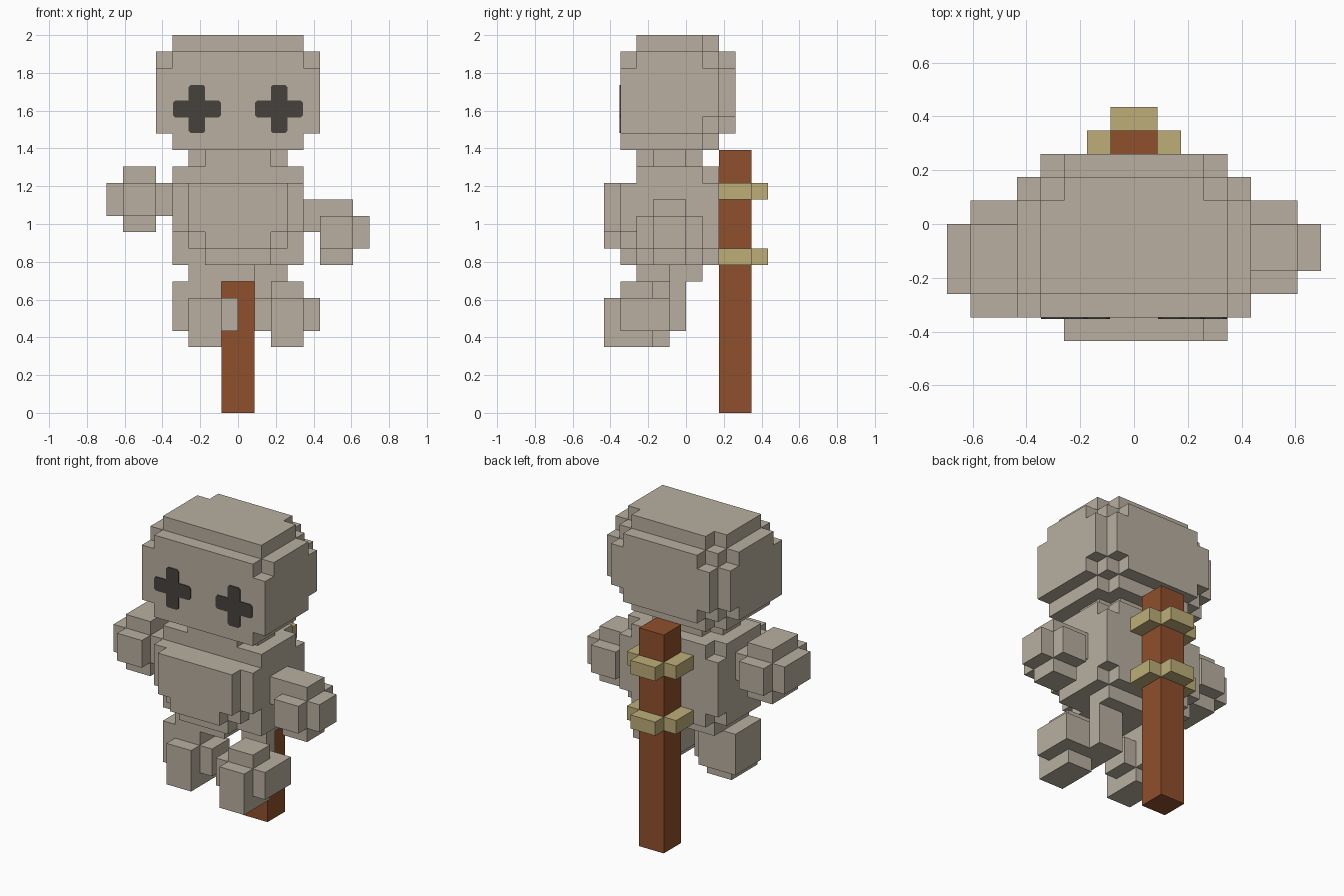
import bpy, bmesh
from mathutils import Vector
from itertools import product

cube = bpy.data.objects.get("Cube")
if cube:
    bpy.data.objects.remove(cube, do_unlink=True)

U = 2 / 23  # size of one block


def material(name, rgb):
    m = bpy.data.materials.new(name)
    m.use_nodes = True
    color = (*rgb, 1)
    m.diffuse_color = color
    bsdf = m.node_tree.nodes["Principled BSDF"]
    bsdf.inputs["Base Color"].default_value = color
    bsdf.inputs["Roughness"].default_value = 0.9
    return m


cloth = material("grey cloth", (0.48, 0.43, 0.35))
dark = material("dark thread", (0.062, 0.055, 0.047))
wood = material("brown wood", (0.28, 0.08, 0.025))
straw = material("straw rope", (0.51, 0.42, 0.19))


def add_object(name, bm, mat):
    mesh = bpy.data.meshes.new(name)
    bm.to_mesh(mesh)
    bm.free()
    mesh.materials.append(mat)
    obj = bpy.data.objects.new(name, mesh)
    bpy.context.collection.objects.link(obj)
    return obj


def cells(box):
    x0, x1, y0, y1, z0, z1 = box
    return set(product(range(x0, x1), range(y0, y1), range(z0, z1)))


def mirrored(box):
    x0, x1, *rest = box
    return [box, (-x1, -x0, *rest)]


def block_part(name, boxes, mat, cuts=()):
    """Union of block boxes (x0,x1,y0,y1,z0,z1) minus mirrored cuts, as one outer skin."""
    solid = set().union(*(cells(b) for b in boxes))
    for cut in cuts:
        for b in mirrored(cut):
            solid -= cells(b)
    bm = bmesh.new()
    verts = {}

    def vert(p):
        p = tuple(p)
        if p not in verts:
            verts[p] = bm.verts.new(Vector(p) * U)
        return verts[p]

    for c in solid:
        for axis, side in product(range(3), (0, 1)):
            n = list(c)
            n[axis] += 1 if side else -1
            if tuple(n) in solid:
                continue
            a, b = (axis + 1) % 3, (axis + 2) % 3
            corners = []
            for da, db in ((0, 0), (1, 0), (1, 1), (0, 1)):
                p = list(c)
                p[axis] += side
                p[a] += da
                p[b] += db
                corners.append(vert(p))
            bm.faces.new(corners if side else corners[::-1])
    bmesh.ops.dissolve_limit(bm, angle_limit=0.01, verts=bm.verts[:], edges=bm.edges[:])
    return add_object(name, bm, mat)


# Head: core with plates, small notches at the rounded corners
block_part("head", [
    (-4, 4, -4, 2, 16, 22),
    (-5, 5, -4, 2, 17, 22),
    (-4, 4, -3, 2, 22, 23),
    (-4, 4, 2, 3, 17, 22),
], cloth, cuts=[
    (3, 4, 1, 2, 22, 23), (3, 4, 1, 2, 16, 17),
    (3, 4, 2, 3, 21, 22), (3, 4, 2, 3, 17, 18),
    (4, 5, 1, 2, 21, 22), (4, 5, 1, 2, 17, 18),
    (4, 5, -4, -3, 21, 22),
])

block_part("neck", [(-2, 2, -3, 1, 15, 16), (-3, 3, -2, 0, 15, 16)], cloth)

# Torso with a padded chest and notched corners
block_part("torso", [
    (-4, 4, -4, 2, 9, 14),
    (-4, 4, -3, 2, 14, 15),
    (-3, 3, -5, -4, 10, 14),
], cloth, cuts=[
    (3, 4, 1, 2, 14, 15), (3, 4, 1, 2, 9, 10),
    (2, 3, -5, -4, 10, 11), (3, 4, -4, -3, 10, 11),
    (2, 4, -4, -3, 9, 10),
])

block_part("hips", [(-3, 1, -3, 1, 8, 9), (1, 3, -1, 1, 8, 9)], cloth)

# Arms ending in cross-shaped stubs, the right one raised
block_part("right_arm", [
    (-8, -4, -3, 0, 12, 14),
    (-7, -5, -4, 1, 12, 14),
    (-7, -5, -3, 0, 11, 15),
], cloth)
block_part("left_arm", [
    (4, 7, -2, 0, 11, 13),
    (5, 8, -2, 0, 10, 12),
    (5, 7, -3, 1, 10, 12),
    (5, 7, -2, 0, 9, 13),
], cloth)

# Legs with stubby feet, the left one stepping forward
block_part("right_leg", [
    (-4, -1, -3, 0, 5, 8),
    (-3, -1, -4, -1, 4, 7),
    (-1, 0, -3, -1, 5, 7),
], cloth)
block_part("left_leg", [
    (1, 3, -1, 0, 5, 8),
    (2, 4, -5, -2, 4, 7),
    (1, 5, -4, -1, 5, 7),
    (2, 4, -4, -2, 7, 8),
], cloth)

# Wooden post and the two rope ties
block_part("post", [(-1, 1, 2, 4, 0, 16)], wood)
for label, z in (("lower", 9), ("upper", 13)):
    block_part(label + "_rope", [
        (-2, -1, 2, 4, z, z + 1),
        (1, 2, 2, 4, z, z + 1),
        (-1, 1, 4, 5, z, z + 1),
    ], straw)


# Stitched cross eyes as thin plates with clipped ends
def cross_eye(name, cx, cz, arm=0.128, half=0.044, clip=0.012):
    quarter = [(half, half), (arm - clip, half), (arm, half - clip),
               (arm, clip - half), (arm - clip, -half)]
    outline = []
    for k in range(4):
        for x, z in quarter:
            for _ in range(k):
                x, z = z, -x
            outline.append((cx + x, cz + z))
    bm = bmesh.new()
    face = bm.faces.new([bm.verts.new((x, -4 * U - 0.005, z)) for x, z in outline])
    out = bmesh.ops.extrude_face_region(bm, geom=[face])
    moved = [v for v in out["geom"] if isinstance(v, bmesh.types.BMVert)]
    bmesh.ops.translate(bm, verts=moved, vec=(0, 0.006, 0))
    bmesh.ops.recalc_face_normals(bm, faces=bm.faces[:])
    return add_object(name, bm, dark)


for label, side in (("left", 1), ("right", -1)):
    cross_eye(label + "_eye", side * 2.5 * U, 18.5 * U)
